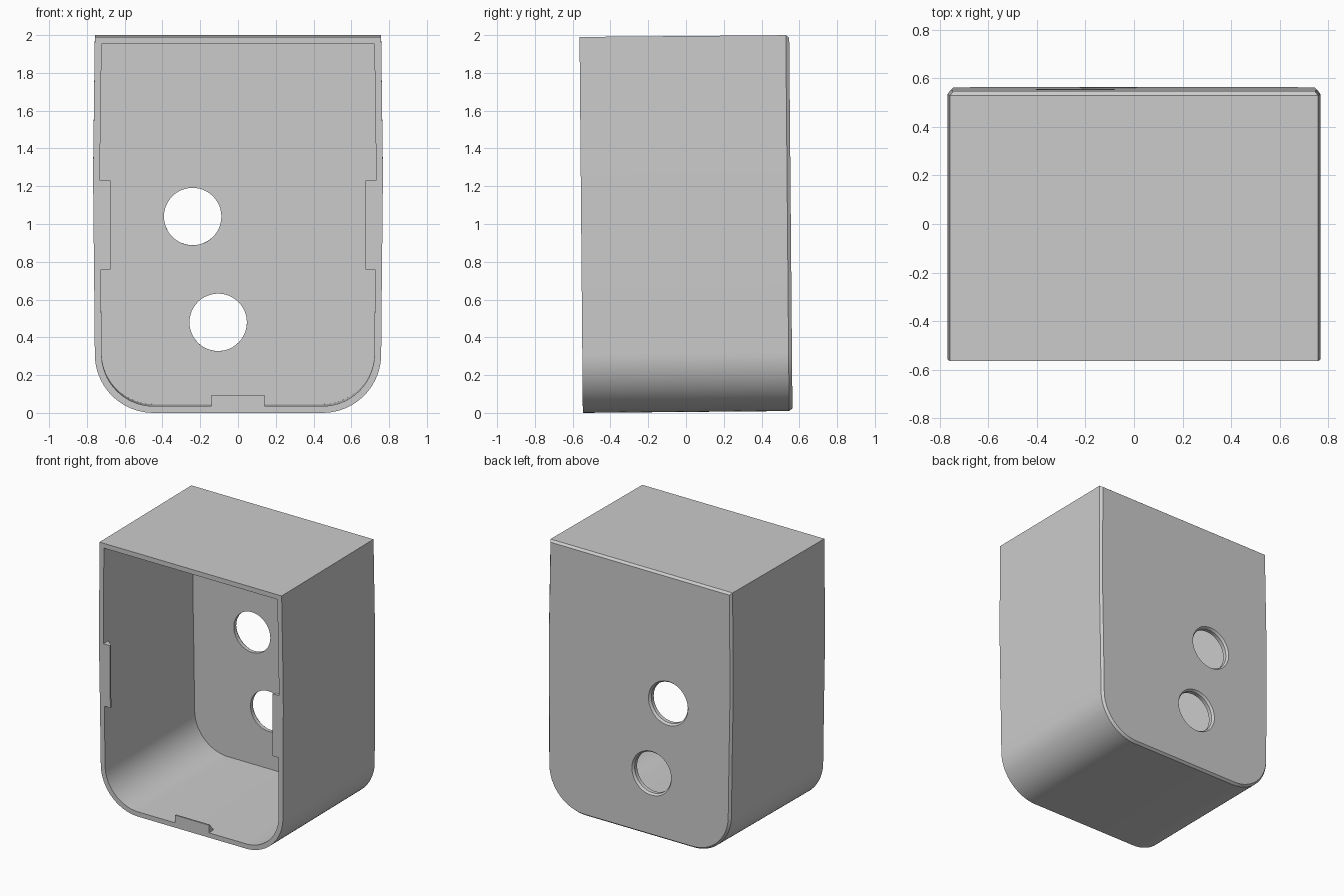
import bpy, bmesh, math
from mathutils import Matrix, Vector

if "Cube" in bpy.data.objects:
    bpy.data.objects.remove(bpy.data.objects["Cube"])

grey = bpy.data.materials.new("light grey plastic")
grey.diffuse_color = (0.6, 0.6, 0.6, 1)
grey.use_nodes = True
grey.node_tree.nodes["Principled BSDF"].inputs["Base Color"].default_value = grey.diffuse_color

DEPTH = 0.555      # half depth
WALL = 0.036
BACK_WALL = 0.045
# slight lean of the whole housing
LEAN = (Matrix.Translation((0, 0, 1)) @ Matrix.Rotation(math.radians(0.5), 4, 'X')
        @ Matrix.Translation((0, 0, -1)))


def outline(inset):
    """U-shaped section: square top, gently bowed sides, rounded bottom."""
    r = 0.31 - inset
    cx, bottom, top = 0.758 - 0.31, 0.005 + inset, 1.995 - inset
    arc = [(cx + r * math.sin(a), bottom + r - r * math.cos(a))
           for a in (math.pi / 2 * i / 20 for i in range(21))]
    side = [(0.762 - inset, 0.76), (0.766 - inset, 1.1), (0.767 - inset, 1.3),
            (0.763 - inset, 1.6), (0.758 - inset, top)]
    right = arc + side
    return right + [(-x, z) for x, z in reversed(right)]


def make_object(name, bm):
    bmesh.ops.recalc_face_normals(bm, faces=bm.faces)
    me = bpy.data.meshes.new(name)
    bm.to_mesh(me)
    bm.free()
    me.materials.append(grey)
    ob = bpy.data.objects.new(name, me)
    bpy.context.collection.objects.link(ob)
    return ob


def smooth(ob):
    bpy.ops.object.select_all(action='DESELECT')
    ob.select_set(True)
    bpy.context.view_layer.objects.active = ob
    bpy.ops.object.shade_smooth_by_angle(angle=math.radians(25))


# Housing: outer skin with chamfered back, front rim, inner skin
bm = bmesh.new()
sections = [(0.014, DEPTH), (0, DEPTH - 0.018), (0, -DEPTH),
            (WALL, -DEPTH), (WALL, DEPTH - BACK_WALL)]
loops = [[bm.verts.new((x, y, z)) for x, z in outline(i)] for i, y in sections]
for a, b in zip(loops, loops[1:]):
    n = len(a)
    for k in range(n):
        bm.faces.new((a[k], a[(k + 1) % n], b[(k + 1) % n], b[k]))
bm.faces.new(loops[0])
bm.faces.new(loops[-1])
housing = make_object("housing", bm)

# Round holes through the back, flared at the outside
cutters = []
for hx, hz in ((-0.24, 1.035), (-0.105, 0.475)):
    bm = bmesh.new()
    rings = []
    for r, y in ((0.152, 0.4), (0.152, DEPTH - 0.016), (0.164, DEPTH), (0.164, 0.7)):
        rings.append([bm.verts.new((hx + r * math.cos(t), y, hz + r * math.sin(t)))
                      for t in (2 * math.pi * k / 48 for k in range(48))])
    for a, b in zip(rings, rings[1:]):
        for k in range(48):
            bm.faces.new((a[k], a[(k + 1) % 48], b[(k + 1) % 48], b[k]))
    bm.faces.new(rings[0])
    bm.faces.new(rings[-1])
    cutter = make_object("hole_cutter", bm)
    cutter.hide_render = True
    cutters.append(cutter)
    mod = housing.modifiers.new("hole", 'BOOLEAN')
    mod.operation, mod.solver, mod.object = 'DIFFERENCE', 'EXACT', cutter

bpy.context.view_layer.objects.active = housing
for mod in list(housing.modifiers):
    bpy.ops.object.modifier_apply(modifier=mod.name)
for cutter in cutters:
    bpy.data.objects.remove(cutter)
housing.data.transform(LEAN)
smooth(housing)


def snap_tab(name, start, along, inward, height):
    """Wedge flush with the rim that ramps back down to the wall."""
    start, along, inward = Vector(start), Vector(along), Vector(inward)
    back = Vector((0, 1, 0))
    bm = bmesh.new()
    ends = []
    for base in (start, start + along):
        ends.append([bm.verts.new(p) for p in (
            base, base + inward * height,
            base + inward * height + back * 0.012, base + back * 0.065)])
    a, b = ends
    for k in range(4):
        bm.faces.new((a[k], a[(k + 1) % 4], b[(k + 1) % 4], b[k]))
    bm.faces.new(a)
    bm.faces.new(b)
    make_object(name, bm).data.transform(LEAN)


# Snap tabs on both sides and the bottom of the opening
for label, s in (("left", -1), ("right", 1)):
    snap_tab(label + "_snap_tab", (s * 0.74, -DEPTH, 0.765), (0, 0, 0.47), (-s, 0, 0), 0.064)
snap_tab("bottom_snap_tab", (-0.14, -DEPTH, 0.03), (0.28, 0, 0), (0, 0, 1), 0.069)
